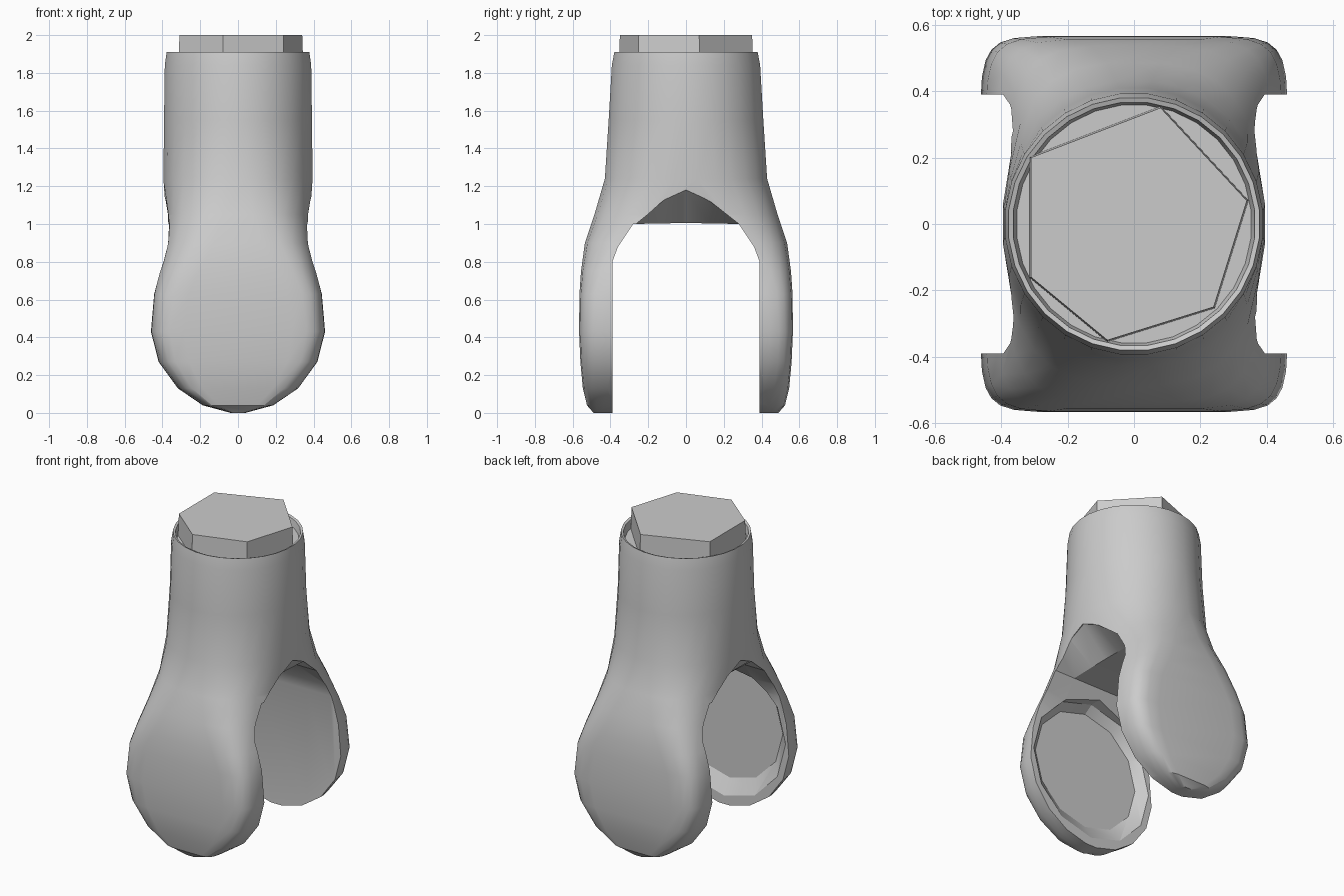
import bpy, bmesh, math

if "Cube" in bpy.data.objects:
    bpy.data.objects.remove(bpy.data.objects["Cube"], do_unlink=True)

grey = bpy.data.materials.new("plain grey")
grey.use_nodes = True
grey.diffuse_color = (0.6, 0.6, 0.6, 1)
grey.node_tree.nodes["Principled BSDF"].inputs["Base Color"].default_value = (0.6, 0.6, 0.6, 1)


def loft(name, rings):
    """Skin a stack of equal-length closed rings and cap both ends."""
    bm = bmesh.new()
    loops = [[bm.verts.new(p) for p in ring] for ring in rings]
    n = len(loops[0])
    for low, high in zip(loops, loops[1:]):
        for i in range(n):
            j = (i + 1) % n
            bm.faces.new((low[i], low[j], high[j], high[i]))
    bm.faces.new(loops[0])
    bm.faces.new(loops[-1])
    bmesh.ops.recalc_face_normals(bm, faces=bm.faces)
    mesh = bpy.data.meshes.new(name)
    bm.to_mesh(mesh)
    bm.free()
    mesh.materials.append(grey)
    obj = bpy.data.objects.new(name, mesh)
    bpy.context.collection.objects.link(obj)
    return obj


def oval(z, a, b, power, count=28):
    """Ring that runs from an ellipse (power 2) to a rounded box."""
    ring = []
    for i in range(count):
        t = math.tau * (i + 0.5) / count
        c, s = math.cos(t), math.sin(t)
        ring.append((a * math.copysign(abs(c) ** (2 / power), c),
                     b * math.copysign(abs(s) ** (2 / power), s), z))
    return ring


# Sleeve flowing down into two rounded arms: height, half width, half depth, squareness
# The last two rings sink the mouth of the sleeve around the neck
sections = [(0, .04, .49, 7), (.04, .19, .525, 7), (.13, .322, .547, 8),
            (.27, .423, .56, 9), (.43, .464, .567, 9), (.63, .448, .565, 8),
            (.75, .42, .557, 6), (.9, .39, .537, 4), (1.05, .384, .487, 2.8),
            (1.24, .397, .432, 2.2), (1.55, .394, .412, 2), (1.84, .39, .395, 2),
            (1.91, .38, .382, 2), (1.905, .366, .368, 2), (1.86, .355, .36, 2)]
fork = loft("fork_body", [oval(*s) for s in sections])


# Arched slot between the arms, its roof flaring upward at both sides
def slot(x, rise):
    half = [(.39, -.2), (.39, .8), (.36, .88), (.28, 1.0), (.12, 1 + rise * .7)]
    outline = half + [(0, 1 + rise)] + [(-y, z) for y, z in reversed(half)]
    return [(x, y, z) for y, z in outline]


# Shallow dish sunk into the inner face of the front arm
def dish(y, width, middle, height, count=12):
    angles = [math.tau * i / count for i in range(count)]
    return [(width * math.cos(t), y, middle + height * math.sin(t)) for t in angles]


cutters = [loft("slot_cutter", [slot(-.7, .19), slot(-.385, .18), slot(-.22, .005),
                                slot(.22, .005), slot(.385, .18), slot(.7, .19)]),
           loft("dish_cutter", [dish(-.3, .44, .5, .45), dish(-.388, .44, .5, .45),
                                dish(-.445, .38, .53, .38)])]
for cutter in cutters:
    cutter.hide_render = True
    cutter.hide_viewport = True
    cut = fork.modifiers.new(cutter.name, "BOOLEAN")
    cut.operation = "DIFFERENCE"
    cut.solver = "EXACT"
    cut.object = cutter

# Apply the cuts, then drop the helpers
bpy.context.view_layer.update()
evaluated = fork.evaluated_get(bpy.context.evaluated_depsgraph_get())
fork.modifiers.clear()
fork.data = bpy.data.meshes.new_from_object(evaluated)
for cutter in cutters:
    bpy.data.objects.remove(cutter, do_unlink=True)

# Smooth the rounded surfaces, keep the slot and rim edges crisp
bpy.ops.object.select_all(action="DESELECT")
fork.select_set(True)
bpy.context.view_layer.objects.active = fork
bpy.ops.object.shade_smooth_by_angle(angle=math.radians(25))

# Uneven six-sided neck flaring slightly into the mouth of the sleeve
corners = [(-.31, .2), (.08, .35), (.34, .07), (.24, -.25), (-.08, -.35), (-.31, -.16)]
loft("neck", [[(x * s, y * s, z) for x, y in corners] for z, s in ((1.8, 1.02), (2, 1))])
